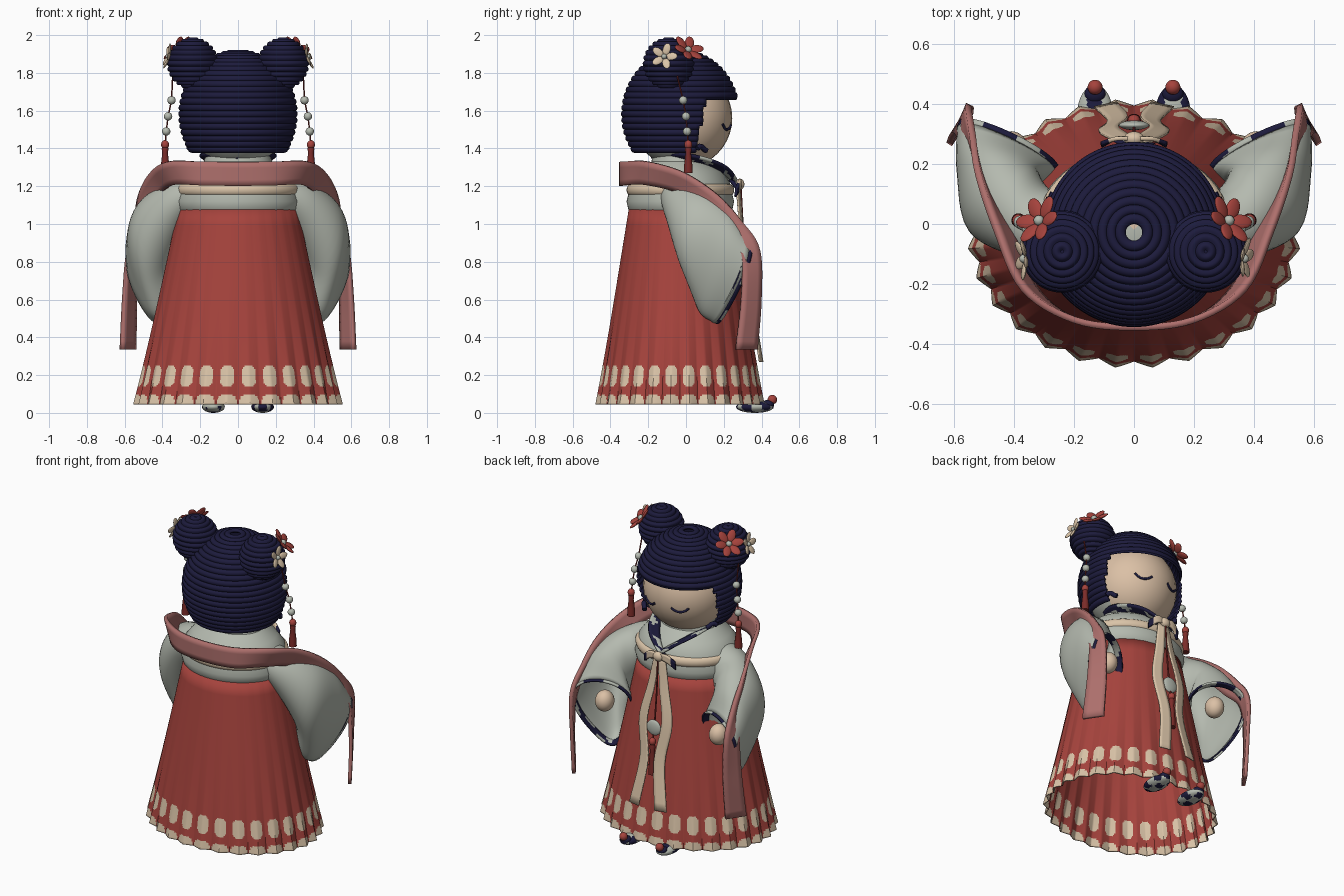
import bpy, bmesh
from math import sin, cos, pi, radians
from mathutils import Vector as V, Matrix as M

if "Cube" in bpy.data.objects:
    bpy.data.objects.remove(bpy.data.objects["Cube"])


def colour(name, r, g, b):
    m = bpy.data.materials.new(name)
    m.use_nodes = True
    m.diffuse_color = (r, g, b, 1)
    node = next(n for n in m.node_tree.nodes if n.type == 'BSDF_PRINCIPLED')
    node.inputs["Base Color"].default_value = (r, g, b, 1)
    return m


NAVY = colour("navy", .012, .011, .046)
RED = colour("red", .38, .056, .046)
PALE = colour("pale grey", .46, .49, .43)
PINK = colour("dusty pink", .42, .16, .15)
CREAM = colour("cream", .70, .55, .39)
SKIN = colour("skin", .71, .53, .38)
MAROON = colour("maroon", .2, .025, .022)
made = []


def finish(name, bm, mats, thick=0):
    bmesh.ops.recalc_face_normals(bm, faces=bm.faces)
    me = bpy.data.meshes.new(name)
    bm.to_mesh(me)
    bm.free()
    for m in mats:
        me.materials.append(m)
    ob = bpy.data.objects.new(name, me)
    bpy.context.collection.objects.link(ob)
    if thick:
        mod = ob.modifiers.new("thickness", 'SOLIDIFY')
        mod.thickness = thick
        mod.offset = 0
    made.append(ob)
    return ob


def loft(name, rings, mats, closed=True, rule=None, thick=0, cap=False, drop=None):
    """Skin a list of point rings; rule(i, j, centre) picks the material."""
    bm = bmesh.new()
    rows = [[bm.verts.new(p) for p in r] for r in rings]
    n = len(rows[0])
    for i in range(len(rows) - 1):
        for j in range(n if closed else n - 1):
            k = (j + 1) % n
            f = bm.faces.new((rows[i][j], rows[i][k], rows[i + 1][k], rows[i + 1][j]))
            c = f.calc_center_median()
            if drop and drop(c):
                bm.faces.remove(f)
            elif rule:
                f.material_index = int(rule(i, j, c))
    if cap:
        bm.faces.new(rows[0])
        bm.faces.new(rows[-1])
    return finish(name, bm, mats, thick)


def smooth(pts, steps=6):
    """Catmull-Rom through vectors."""
    p = [pts[0] * 2 - pts[1]] + pts + [pts[-1] * 2 - pts[-2]]
    out = []
    for i in range(1, len(p) - 2):
        a, b, c, d = p[i - 1:i + 3]
        for s in range(steps):
            t = s / steps
            out.append((b * 2 + (c - a) * t + (a * 2 - b * 5 + c * 4 - d) * t * t
                        + (b * 3 - a - c * 3 + d) * t ** 3) / 2)
    return out + [pts[-1]]


def oval(rx, ry, z, cy=-.03, n=64):
    return [V((rx * cos(2 * pi * j / n), cy + ry * sin(2 * pi * j / n), z)) for j in range(n)]


def ball(name, loc, size, mats, rule=None):
    bm = bmesh.new()
    bmesh.ops.create_uvsphere(bm, u_segments=32, v_segments=20, radius=1,
                              matrix=M.Translation(loc) @ M.Diagonal((*size, 1)))
    if rule:
        for f in bm.faces:
            f.material_index = int(rule(f.calc_center_median()))
    return finish(name, bm, mats)


def ribbon(name, centres, halves, mats, rule=None, thick=.014):
    c, h = smooth([V(p) for p in centres]), smooth([V(p) for p in halves])
    return loft(name, [[a - b, a - b / 2, a, a + b / 2, a + b] for a, b in zip(c, h)],
                mats, False, rule, thick)


def tube(name, pts, r, mat):
    cu = bpy.data.curves.new(name, 'CURVE')
    cu.dimensions = '3D'
    cu.bevel_depth = r
    cu.bevel_resolution = 2
    cu.use_fill_caps = True
    sp = cu.splines.new('POLY')
    sp.points.add(len(pts) - 1)
    for q, p in zip(sp.points, pts):
        q.co = (*p, 1)
    cu.materials.append(mat)
    bpy.context.collection.objects.link(bpy.data.objects.new(name, cu))


def coil(name, c, rx, rz, a0, a1, ridges, drop=None, thick=0):
    """Ball of stacked rope rings."""
    rings = []
    for s in range(ridges * 6 + 1):
        a = radians(a0 + (a1 - a0) * s / (ridges * 6))
        k = .982 + .01 / rx * abs(sin(pi * s / 6))
        rings.append([V((p.x + c[0], p.y, p.z + c[2]))
                      for p in oval(rx * sin(a) * k, rx * sin(a) * k, rz * cos(a) * k, c[1], 96)])
    return loft(name, rings, [NAVY], drop=drop, thick=thick)


def tassel(name, x, y, top, bottom):
    ball(name + "_knob", (x, y, top), (.021, .021, .024), [RED])
    h = top - bottom
    prof = [(.01, 0), (.018, .15), (.015, .3), (.022, .7), (.024, 1)]
    loft(name, [[V((x + p.x, p.y, p.z)) for p in oval(r, r, top - h * t, y, 14)] for r, t in prof],
         [MAROON], cap=True)


# Pleated skirt with a spotted hem
PLEATS, SEG, HEM = 28, 16, .25


def skirt_ring(z):
    t = (1.075 - z) / 1.03
    ring = oval(.315 + .225 * t, .268 + .167 * t, z, -.032, PLEATS * SEG)
    for j, p in enumerate(ring):
        zigzag = 1 - abs(2 * (j % SEG) / SEG - 1)
        k = 1 + (.004 + .05 * t ** 3) * (zigzag - .5)
        p.x, p.y = p.x * k, (p.y + .032) * k - .032
    return ring


def spots(i, j, c):
    u = abs((j + .5) % SEG / SEG - .5)
    upper = (u / .34) ** 2.5 + (abs(c.z - .194) / .058) ** 2.5 < 1
    lower = (u / .42) ** 2.5 + (abs(c.z - .05) / .05) ** 2.5 < 1
    return c.z < HEM and (upper or lower)


levels = [.045 + (HEM - .045) * i / 24 for i in range(25)] + [HEM + .825 * i / 10 for i in range(1, 11)]
loft("skirt", [skirt_ring(z) for z in levels], [RED, CREAM], rule=spots, thick=.008)

# Bodice and sash
body = [(.3, 1.05), (.325, 1.08), (.335, 1.12), (.32, 1.17), (.308, 1.22), (.26, 1.28), (.18, 1.33), (.165, 1.39)]
loft("bodice", [oval(r, r * .85, z) for r, z in body], [PALE], cap=True)
loft("sash", [oval(.305 + .025 * sin(a * pi / 8), .26 + .025 * sin(a * pi / 8), 1.18 - .032 * cos(a * pi / 8))
              for a in range(9)], [CREAM])


def patches(i, j, c):
    return sin(i * 1.1 + j * .9) + sin(i * .6 - j * .8) > .5


# Head with closed eyes
HEAD, HR = V((0, -.02, 1.56)), .265
ball("head", HEAD, (HR, HR, HR), [SKIN, PALE], lambda c: c.y < 0)
for s, side in ((1, "left"), (-1, "right")):
    arc = []
    for i in range(13):
        t = i / 6 - 1
        d = V((s * .105 + t * .055, .22, -.056 + .024 * t * t)).normalized()
        arc.append(HEAD + d * (HR + .001))
    tube(side + "_eye", arc, .007, NAVY)

# Coiled hair
coil("hair", (0, -.028, 1.58), .306, .335, 6, 127, 21,
     lambda c: c.z < 1.66 and c.y > .05 + .2 * (c.z - 1.38), .012)


def flower(name, loc, normal, size, petals, mat):
    bm = bmesh.new()
    base = M.Translation(loc) @ V(normal).to_track_quat('Z', 'Y').to_matrix().to_4x4()
    for k in range(petals):
        bmesh.ops.create_uvsphere(
            bm, u_segments=12, v_segments=8, radius=size,
            matrix=base @ M.Rotation(2 * pi * k / petals, 4, 'Z') @ M.Rotation(-.25, 4, 'Y')
            @ M.Translation((size * .58, 0, 0)) @ M.Diagonal((.45, .29, .1, 1)))
    n = len(bm.faces)
    bmesh.ops.create_uvsphere(bm, u_segments=12, v_segments=8, radius=size * .2,
                              matrix=base @ M.Translation((0, 0, size * .1)))
    bm.faces.ensure_lookup_table()
    for f in bm.faces[n:]:
        f.material_index = 1
    finish(name, bm, [mat, PALE])


def teardrop(c, u, v, k, grow=1.0):
    out = []
    for j in range(48):
        t = 2 * pi * j / 48
        out.append(c + (u * cos(t) * (1 - .2 * k + .38 * k * sin(t)) + v * sin(t)) * grow)
    return out


sleeve = [((.2, -.02, 1.19), (0, -.12, 0), (0, 0, .08), 0),
          ((.33, 0, 1.09), (.05, -.11, 0), (.03, .01, .125), 0),
          ((.435, .07, .95), (.12, -.09, 0), (.01, .06, .205), .2),
          ((.442, .15, .81), (.158, .01, 0), (.01, .08, .265), .6),
          ((.425, .22, .715), (.185, .085, 0), (.0, .07, .235), .9)]
shawl = [((0, -.345, 1.265), (0, 0, .063)), ((.2, -.32, 1.268), (0, 0, .063)),
         ((.35, -.215, 1.27), (.02, 0, .06)), ((.43, -.03, 1.22), (.03, .01, .053)),
         ((.5, .13, 1.11), (.02, .035, .045)), ((.54, .25, .98), (.0, .05, .03)),
         ((.568, .34, .85), (-.015, .05, .01)), ((.575, .345, .6), (-.03, .05, 0)),
         ((.582, .32, .335), (-.036, .054, 0))]

for s, side in ((1, "left"), (-1, "right")):
    def at(p):
        return V((s * p[0], p[1], p[2]))

    # Hair bun with flowers and side lock
    coil(side + "_bun", at((.24, -.092, 1.85)), .13, .132, 2, 178, 13)
    flower(side + "_red_flower", at((.312, .008, 1.918)), at((.6, .4, .65)), .09, 6, RED)
    flower(side + "_cream_flower", at((.362, -.115, 1.885)), at((.95, -.1, .25)), .072, 5, CREAM)
    tube(side + "_side_lock", [at((.262 - .01 * i, .06 + .012 * i, 1.40 + .012 * sin(i * 1.2)))
                               for i in range(5)], .015, NAVY)
    # Beaded hair drop
    drop = [at(p) for p in ((.345, -.05, 1.8), (.352, -.015, 1.655), (.37, 0, 1.57), (.38, .006, 1.49), (.386, .012, 1.42))]
    tube(side + "_drop_cord", drop, .004, MAROON)
    for i, p in enumerate(drop[1:4]):
        ball(f"{side}_bead_{i + 1}", p, (.022, .022, .022), [PALE])
    tassel(side + "_drop_tassel", drop[-1].x, drop[-1].y, 1.42, 1.27)

    # Wide sleeve, patterned cuff edge and hand
    cs, us, vs = (smooth([at(r[i]) for r in sleeve]) for i in range(3))
    ks = smooth([V((r[3], 0, 0)) for r in sleeve])
    rings = [teardrop(c, u, v, k.x) for c, u, v, k in zip(cs, us, vs, ks)]
    loft(side + "_sleeve", rings, [PALE], thick=.01)
    fwd = V((s * -.008, .02, -.005))
    cuff = [teardrop(cs[-1] + fwd * q, us[-1], vs[-1], .9, g)
            for q, g in ((-.8, .95), (-.2, .975), (.3, 1.0), (.9, 1.0))]
    loft(side + "_cuff", cuff, [NAVY, PALE], rule=patches, thick=.012)
    ball(side + "_hand", at((.41, .25, .80)), (.056, .06, .066), [SKIN])

    # Crossed collar
    path = [(0, -.175, 1.355), (.12, -.12, 1.355), (.175, 0, 1.35), (.14, .12, 1.325),
            (.065, .215, 1.275), (-.04, .275, 1.2)]
    ribbon(side + "_collar", [at(p) + V((0, .004 * s, 0)) for p in path],
           [at(h) for h in ((0, -.01, .022), (.01, -.01, .022), (.025, 0, .02), (.03, .015, .012),
                            (.034, .008, .017), (.034, 0, .017))],
           [NAVY, PALE], patches)

    # Hanging sash tails and bow ends
    tails = [(.02, .275, 1.2), (.045, .29, 1.02), (.085, .318, .8), (.055, .352, .56), (.095, .398, .27)]
    ribbon(side + "_sash_tail", [at(p) for p in tails],
           [at((w, -.008, 0)) for w in (.02, .028, .033, .034, .038)], [CREAM], thick=.008)
    ribbon(side + "_bow_end", [at((.01, .285, 1.215)), at((.06, .285, 1.21)), at((.11, .265, 1.17))],
           [V((0, 0, .016)), V((0, 0, .024)), V((0, .004, .026))], [CREAM, NAVY], lambda i, j, c: i > 8)

    # Slipper with upturned toe and pompom
    ball(side + "_slipper", at((.13, .365, .032)), (.06, .1, .032), [NAVY, PALE],
         lambda c: sin(c.x * 60) * sin(c.y * 60 + c.z * 40) > -.1)
    ball(side + "_slipper_toe", at((.13, .435, .045)), (.035, .032, .024), [NAVY])
    ball(side + "_pompom", at((.13, .457, .07)), (.025, .025, .025), [RED])

# Shawl draped over both arms
full = [((-c[0], c[1], c[2]), (-h[0], h[1], h[2])) for c, h in shawl[:0:-1]] + shawl
ribbon("shawl", [c for c, h in full], [h for c, h in full], [PINK], thick=.022)

# Sash knot and waist pendant
ball("sash_knot", (0, .285, 1.21), (.034, .024, .03), [CREAM])
tube("pendant_cord", [(0, .29, 1.19), (0, .3, 1.0), (0, .325, .76), (0, .34, .69)], .005, MAROON)
ball("pendant_disc", (0, .33, .765), (.05, .016, .05), [PALE])
tassel("pendant_tassel", 0, .345, .68, .47)

# Smooth shading with kept creases
bpy.ops.object.select_all(action='DESELECT')
for ob in made:
    ob.select_set(True)
bpy.context.view_layer.objects.active = made[0]
bpy.ops.object.shade_smooth_by_angle(angle=radians(40))
